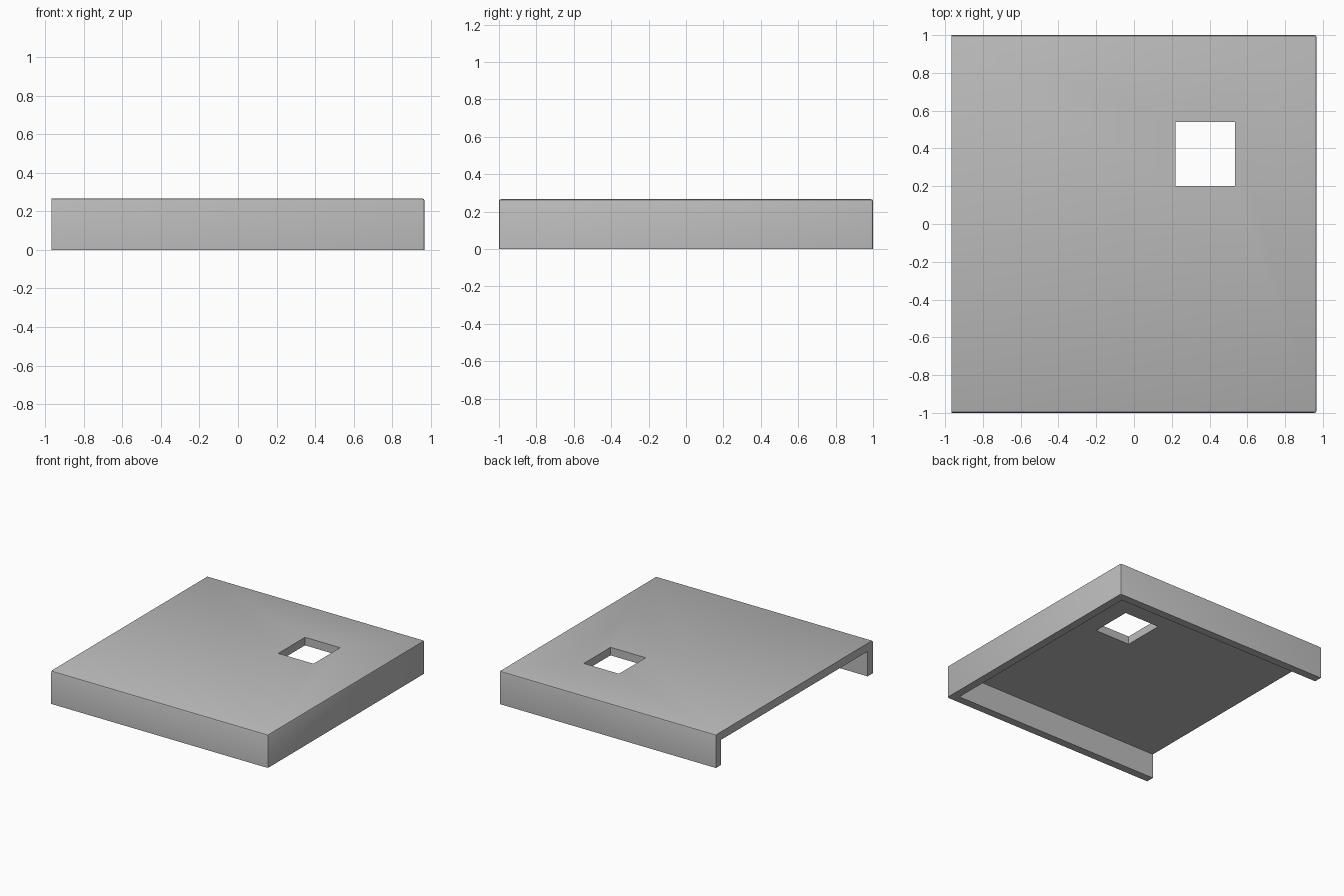
import bpy
import bmesh
from mathutils import Vector

if "Cube" in bpy.data.objects:
    bpy.data.objects.remove(bpy.data.objects["Cube"], do_unlink=True)

HALF_X, HALF_Y, HEIGHT = 0.967, 1.0, 0.267
WALL = 0.065
ROUNDING = 0.012

grey = bpy.data.materials.new("plain grey")
grey.use_nodes = True
grey.diffuse_color = (0.5, 0.5, 0.5, 1)
grey.node_tree.nodes["Principled BSDF"].inputs["Base Color"].default_value = (0.5, 0.5, 0.5, 1)


def box(name, low, high, rounded=None):
    """Box between two corners; edges picked by the rule are rounded."""
    low, high = Vector(low), Vector(high)
    bm = bmesh.new()
    bmesh.ops.create_cube(bm, size=1)
    for v in bm.verts:
        v.co = (low + high) / 2 + v.co * (high - low)
    if rounded:
        edges = [e for e in bm.edges if rounded((e.verts[0].co + e.verts[1].co) / 2)]
        bmesh.ops.bevel(bm, geom=edges, offset=ROUNDING, segments=2,
                        profile=0.5, affect='EDGES')
    mesh = bpy.data.meshes.new(name)
    bm.to_mesh(mesh)
    bm.free()
    mesh.materials.append(grey)
    obj = bpy.data.objects.new(name, mesh)
    bpy.context.collection.objects.link(obj)
    return obj


def cut(target, cutter):
    """Subtract the cutter from the target and remove it."""
    cutter.hide_render = True
    mod = target.modifiers.new("cut", 'BOOLEAN')
    mod.operation = 'DIFFERENCE'
    mod.solver = 'EXACT'
    mod.object = cutter
    bpy.context.view_layer.objects.active = target
    bpy.ops.object.modifier_apply(modifier=mod.name)
    bpy.data.objects.remove(cutter, do_unlink=True)


def outer_edge(mid):
    """Top rim and upright corners, except around the open end."""
    closed_side = mid.x > -HALF_X / 2
    top_rim = mid.z > HEIGHT - 0.01
    upright = mid.x > HALF_X - 0.01 and abs(mid.y) > HALF_Y - 0.01 and mid.z > 0.01
    return closed_side and (top_rim or upright)


# Cover: a top plate with three walls, open at one end
cover = box("cover", (-HALF_X, -HALF_Y, 0), (HALF_X, HALF_Y, HEIGHT), outer_edge)

# Hollow underside, running out through the open end
cut(cover, box("hollow_cutter", (-HALF_X - 0.2, -HALF_Y + WALL, -0.2),
               (HALF_X - WALL, HALF_Y - WALL, HEIGHT - WALL)))

# Square opening through the top plate
cut(cover, box("opening_cutter", (0.22, 0.20, 0.1), (0.534, 0.54, HEIGHT + 0.2)))

bpy.ops.object.select_all(action='DESELECT')
cover.select_set(True)
bpy.context.view_layer.objects.active = cover
bpy.ops.object.shade_smooth_by_angle(angle=0.6)
